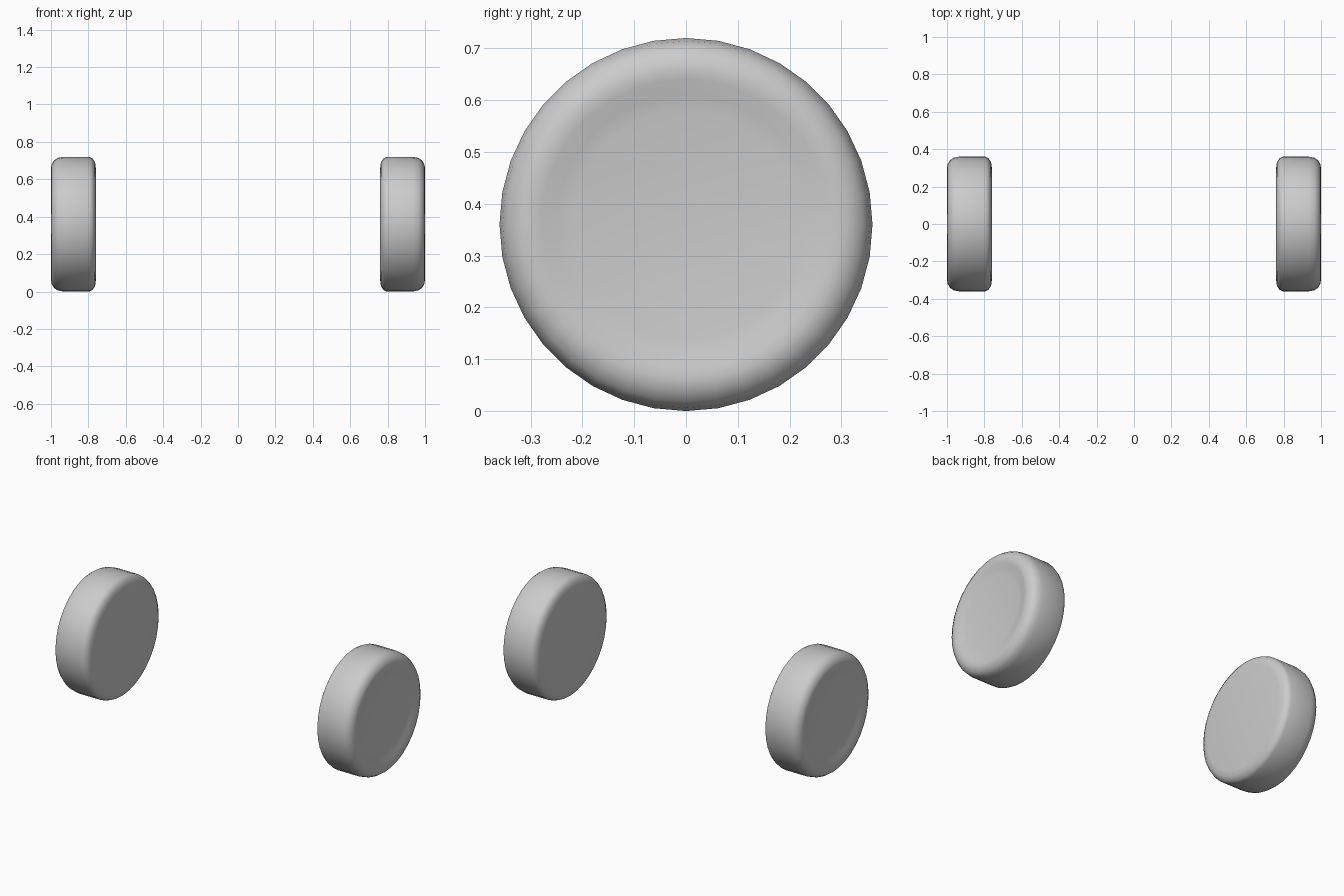
import bpy, bmesh, math
from mathutils import Matrix, Vector

cube = bpy.data.objects.get("Cube")
if cube:
    bpy.data.objects.remove(cube, do_unlink=True)

grey = bpy.data.materials.new("light grey")
grey.use_nodes = True
colour = (0.6, 0.6, 0.6, 1)
grey.diffuse_color = colour
grey.node_tree.nodes["Principled BSDF"].inputs["Base Color"].default_value = colour

RADIUS = 0.36
# Tyre profile as (x, radius): shallow dished outer face, round shoulder, inner chamfer
PROFILE = [(0.985, 0), (0.985, 0.22), (0.99, 0.25), (0.997, 0.28), (1, 0.3),
           (0.996, 0.32), (0.984, 0.341), (0.965, 0.354), (0.935, RADIUS),
           (0.795, RADIUS), (0.778, 0.352), (0.764, 0.33), (0.76, 0.3), (0.76, 0)]


def wheel(name, side):
    bm = bmesh.new()
    verts = [bm.verts.new((side * x, 0, r)) for x, r in PROFILE]
    edges = [bm.edges.new(pair) for pair in zip(verts, verts[1:])]
    bmesh.ops.spin(bm, geom=verts + edges, cent=(0, 0, 0), axis=(1, 0, 0),
                   angle=math.tau, steps=36, use_merge=True)
    bmesh.ops.remove_doubles(bm, verts=bm.verts, dist=0.0001)
    bmesh.ops.recalc_face_normals(bm, faces=bm.faces)
    bmesh.ops.translate(bm, verts=bm.verts, vec=(0, 0, RADIUS))
    for face in bm.faces:
        face.smooth = True
    mesh = bpy.data.meshes.new(name)
    bm.to_mesh(mesh)
    bm.free()
    mesh.materials.append(grey)
    obj = bpy.data.objects.new(name, mesh)
    bpy.context.collection.objects.link(obj)


# Matching pair of wheels
wheel("left_wheel", 1)
wheel("right_wheel", -1)
